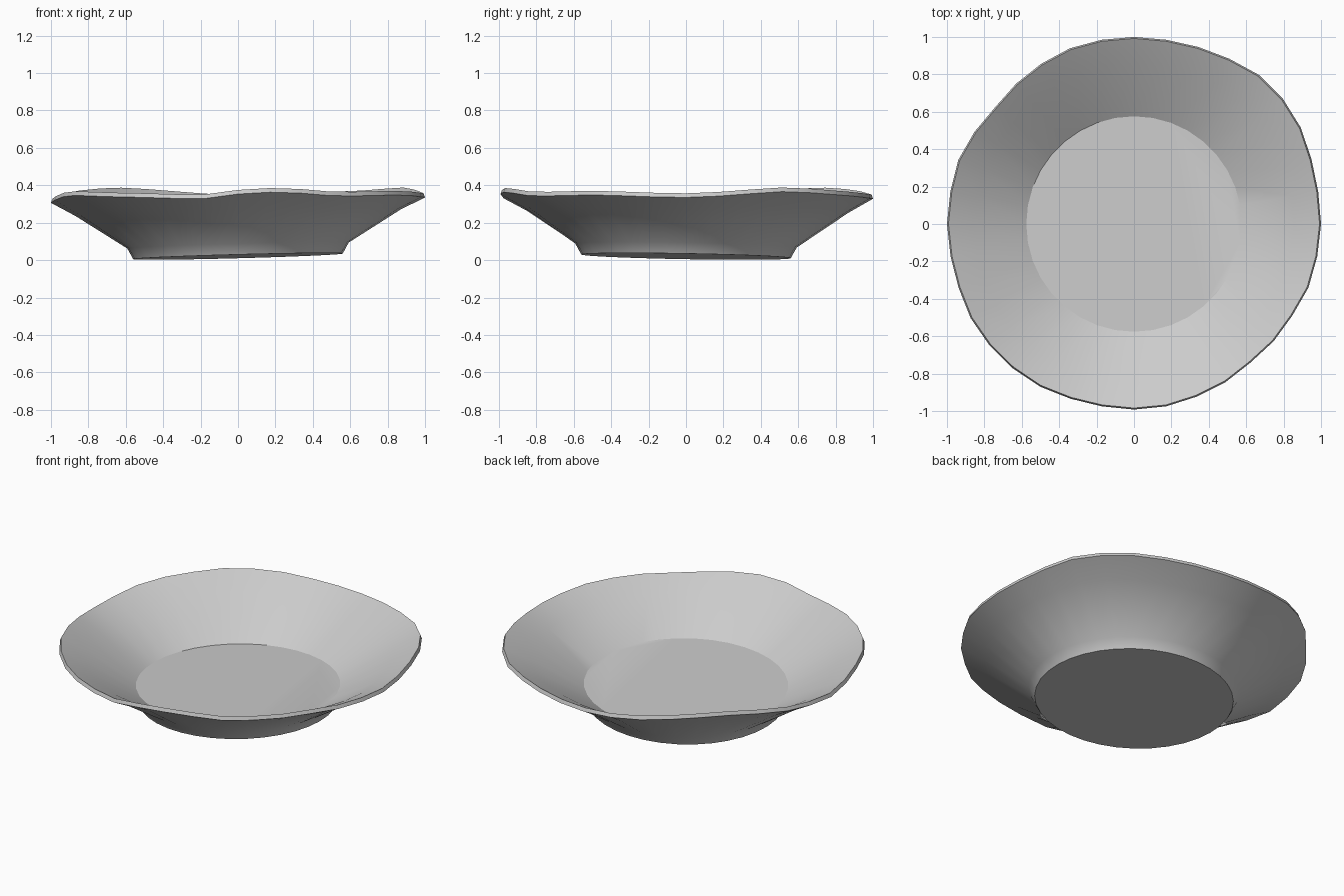
import bpy
import bmesh
import math

cube = bpy.data.objects.get("Cube")
if cube:
    bpy.data.objects.remove(cube, do_unlink=True)

SIDES = 36

# Hand-thrown rim: radius and height every ten degrees, starting at +x
RIM_R = [1.0, 1.0, 1.01, 1.03, 1.04, 1.04, 1.02, 1.007, 1.0,
         1.0, 1.0, 1.0, 0.99, 0.98, 0.97, 0.985, 1.0, 0.997,
         1.0, 0.996, 0.998, 1.008, 1.009, 1.008, 1.004, 0.994, 0.99,
         0.992, 0.99, 0.982, 0.977, 0.968, 0.975, 0.978, 0.993, 0.995]
RIM_Z = [0.357, 0.364, 0.377, 0.388, 0.382, 0.372, 0.365, 0.358, 0.352,
         0.350, 0.355, 0.368, 0.380, 0.387, 0.383, 0.372, 0.355, 0.338,
         0.328, 0.342, 0.360, 0.368, 0.364, 0.360, 0.357, 0.352, 0.352,
         0.375, 0.385, 0.380, 0.367, 0.365, 0.368, 0.370, 0.366, 0.360]

# Cross-section from foot to floor: radius, height, share of rim wobble
PROFILE = [
    (0.56, 0.020, 0.0),    # foot
    (0.592, 0.078, 0.0),   # top of foot
    (0.87, 0.268, 0.7),    # outer wall
    (1.00, 0.341, 1.0),    # lower lip edge
    (0.992, 0.363, 1.0),   # upper lip edge
    (0.855, 0.290, 0.7),   # inner wall
    (0.576, 0.117, 0.0),   # floor edge
]


def ring_point(i, radius, height, wobble):
    """Point on one ring, blending a tilted foot into a wavy rim."""
    a = 2 * math.pi * i / SIDES
    r = radius * (1 + wobble * (RIM_R[i] - 1))
    x, y = r * math.cos(a), r * math.sin(a)
    tilt = (1 - wobble) * (0.027 * x - 0.018 * y)
    return x, y, height + tilt + wobble * (RIM_Z[i] - 0.363)


bm = bmesh.new()
rings = [[bm.verts.new(ring_point(i, *p)) for i in range(SIDES)] for p in PROFILE]
for low, high in zip(rings, rings[1:]):
    for i in range(SIDES):
        j = (i + 1) % SIDES
        bm.faces.new((low[i], low[j], high[j], high[i]))
bm.faces.new(rings[0][::-1])   # underside
bm.faces.new(rings[-1])        # floor
bm.normal_update()

mesh = bpy.data.meshes.new("plate")
bm.to_mesh(mesh)
bm.free()
plate = bpy.data.objects.new("plate", mesh)
bpy.context.collection.objects.link(plate)

# Glaze colour
glaze = bpy.data.materials.new("light_grey_glaze")
glaze.use_nodes = True
colour = (0.6, 0.6, 0.6, 1.0)
glaze.diffuse_color = colour
shader = next(n for n in glaze.node_tree.nodes if n.type == 'BSDF_PRINCIPLED')
shader.inputs["Base Color"].default_value = colour
mesh.materials.append(glaze)

# Smooth walls, crisp foot, lip and floor edge
bpy.ops.object.select_all(action='DESELECT')
plate.select_set(True)
bpy.context.view_layer.objects.active = plate
bpy.ops.object.shade_smooth_by_angle(angle=math.radians(30))
